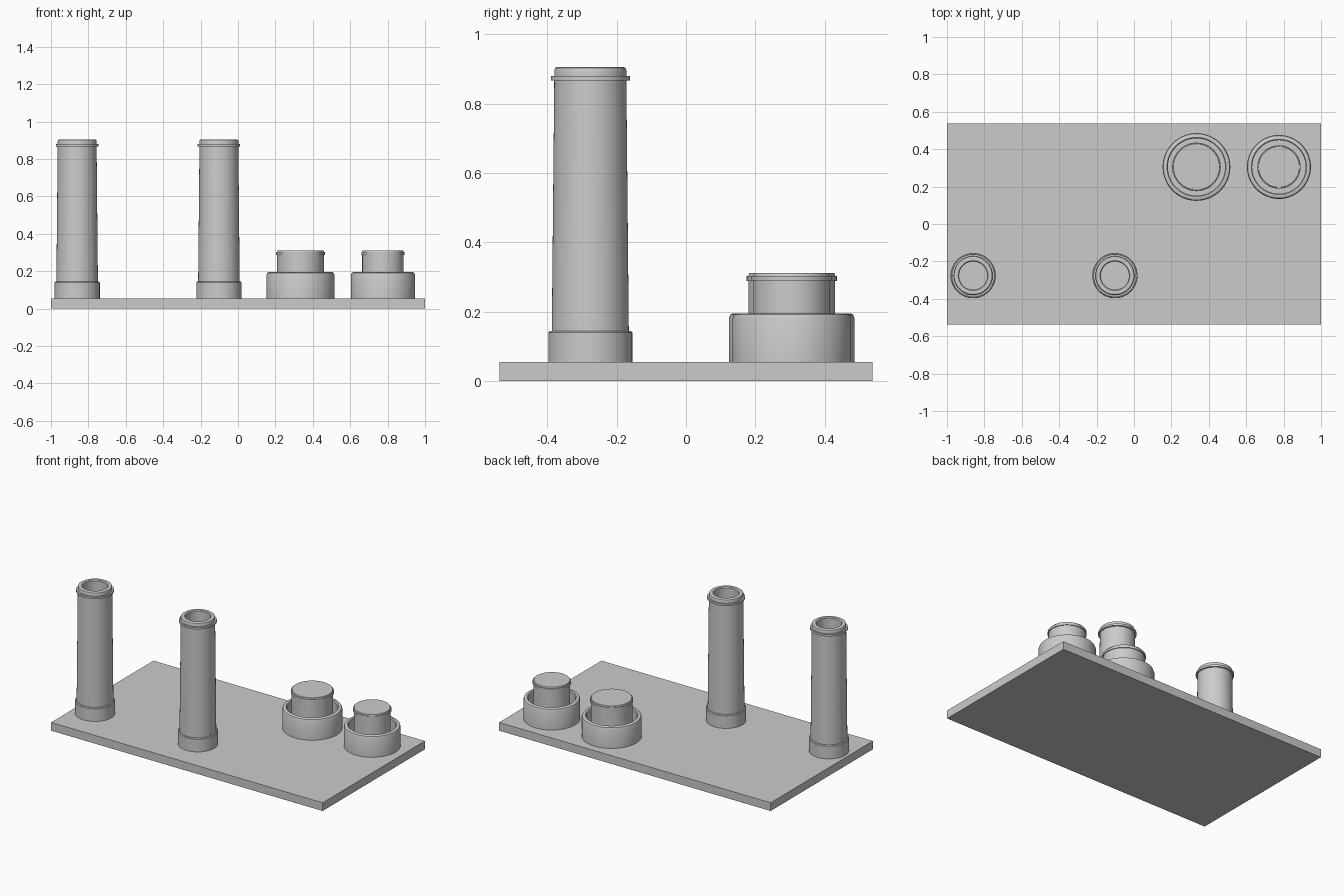
import bpy
import bmesh
import math

cube = bpy.data.objects.get("Cube")
if cube:
    bpy.data.objects.remove(cube, do_unlink=True)

grey = bpy.data.materials.new("light_grey")
grey.use_nodes = True
grey.diffuse_color = (0.6, 0.6, 0.6, 1)
grey.node_tree.nodes["Principled BSDF"].inputs["Base Color"].default_value = (0.6, 0.6, 0.6, 1)

PLATE_TOP = 0.055


def add_object(name, bm, location):
    bmesh.ops.recalc_face_normals(bm, faces=bm.faces)
    mesh = bpy.data.meshes.new(name)
    bm.to_mesh(mesh)
    bm.free()
    mesh.materials.append(grey)
    obj = bpy.data.objects.new(name, mesh)
    bpy.context.collection.objects.link(obj)
    obj.location = location
    return obj


def lathe(name, profile, x, y, closed=False, steps=64):
    """Spin a (radius, height) profile about the vertical axis."""
    bm = bmesh.new()
    verts = [bm.verts.new((r, 0, z)) for r, z in profile]
    pairs = list(zip(verts, verts[1:]))
    if closed:
        pairs.append((verts[-1], verts[0]))
    edges = [bm.edges.new(p) for p in pairs]
    bmesh.ops.spin(bm, geom=verts + edges, cent=(0, 0, 0), axis=(0, 0, 1),
                   angle=math.tau, steps=steps, use_duplicate=False)
    bmesh.ops.remove_doubles(bm, verts=bm.verts, dist=0.0001)
    obj = add_object(name, bm, (x, y, 0))
    bpy.ops.object.select_all(action='DESELECT')
    obj.select_set(True)
    bpy.context.view_layer.objects.active = obj
    bpy.ops.object.shade_smooth_by_angle(angle=math.radians(30))
    return obj


# Base plate
bm = bmesh.new()
bmesh.ops.create_cube(bm, size=1)
bmesh.ops.scale(bm, vec=(2, 1.076, PLATE_TOP), verts=bm.verts)
add_object("base_plate", bm, (0, 0, PLATE_TOP / 2))

# Tall hollow columns: footing, tapered shaft, collar and rim around a bore
column = [
    (0.075, PLATE_TOP), (0.121, PLATE_TOP), (0.121, 0.139), (0.117, 0.144),
    (0.111, 0.144), (0.104, 0.867), (0.114, 0.867), (0.114, 0.88),
    (0.104, 0.88), (0.104, 0.896), (0.102, 0.902), (0.097, 0.905),
    (0.08, 0.905), (0.075, 0.9),
]
for name, x in (("right_column", -0.86), ("middle_column", -0.102)):
    lathe(name, column, x, -0.276, closed=True)

# Squat pots: an outer ring wall and a collared plug standing inside it
for side, x, outer, plug in (("inner", 0.334, 0.181, 0.125),
                             ("outer", 0.775, 0.171, 0.111)):
    top = 0.195
    bore = outer - 0.028
    wall = [
        (bore, PLATE_TOP), (outer, PLATE_TOP), (outer, top - 0.014),
        (outer - 0.004, top - 0.004), (outer - 0.012, top),
        (bore + 0.005, top), (bore, top - 0.005),
    ]
    lathe(side + "_pot_wall", wall, x, 0.305, closed=True)
    core = [
        (0, PLATE_TOP), (plug, PLATE_TOP), (plug, 0.288), (plug + 0.005, 0.288),
        (plug + 0.005, 0.303), (plug, 0.303), (plug - 0.002, 0.311), (0, 0.311),
    ]
    lathe(side + "_pot_plug", core, x, 0.305)
